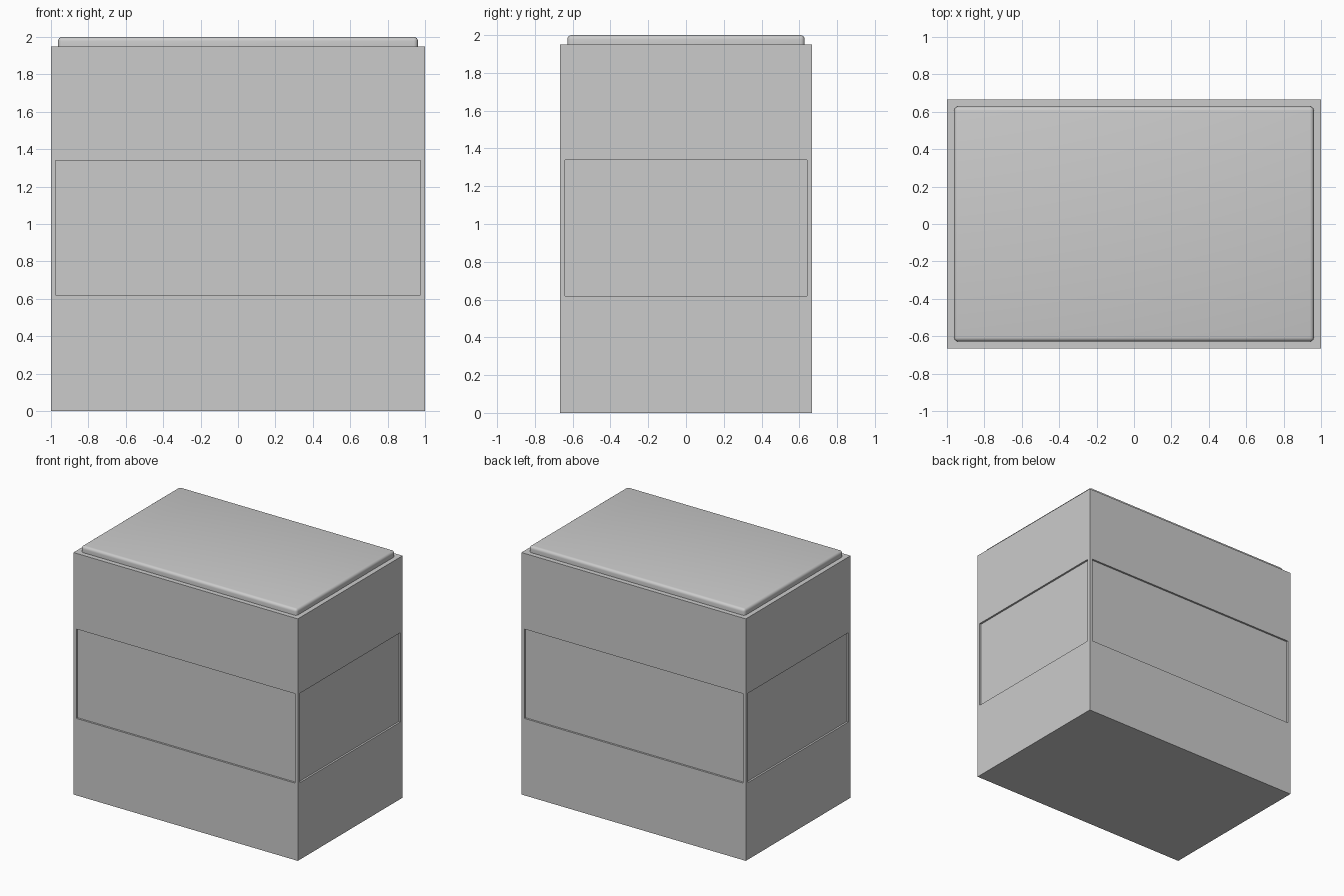
import bpy, bmesh
from mathutils import Matrix

if "Cube" in bpy.data.objects:
    bpy.data.objects.remove(bpy.data.objects["Cube"])


def material(name, grey):
    mat = bpy.data.materials.new(name)
    mat.diffuse_color = (grey, grey, grey, 1)
    mat.use_nodes = True
    mat.node_tree.nodes["Principled BSDF"].inputs["Base Color"].default_value = mat.diffuse_color
    return mat


def box(bm, size, z0):
    """Add a box centred on x and y with its base at z0."""
    bmesh.ops.create_cube(bm, size=1, matrix=Matrix.Translation(
        (0, 0, z0 + size[2] / 2)) @ Matrix.Diagonal((*size, 1)))


def finish(name, bm, mats):
    bmesh.ops.recalc_face_normals(bm, faces=bm.faces)
    mesh = bpy.data.meshes.new(name)
    bm.to_mesh(mesh)
    bm.free()
    for m in mats:
        mesh.materials.append(m)
    obj = bpy.data.objects.new(name, mesh)
    bpy.context.collection.objects.link(obj)
    return obj


dark = material("casing_grey", 0.57)
light = material("panel_grey", 0.8)

# Cabinet with a shallow recessed band panel in each of the four sides
bm = bmesh.new()
box(bm, (2, 1.333, 1.95), 0)
sides = [f for f in bm.faces if abs(f.normal.z) < 0.5]
bmesh.ops.inset_individual(bm, faces=sides, thickness=0.035, depth=0)
for f in sides:
    for v in f.verts:
        v.co.z = 1.34 if v.co.z > 1 else 0.62
for f in sides:
    normal = f.normal.copy()
    panel = bmesh.ops.extrude_discrete_faces(bm, faces=[f])["faces"][0]
    bmesh.ops.translate(bm, verts=panel.verts, vec=normal * -0.015)
    panel.material_index = 1
finish("cabinet_body", bm, [dark, light])

# Lid slab with rounded top and corner edges
bm = bmesh.new()
box(bm, (1.924, 1.256, 0.05), 1.95)
edges = [e for e in bm.edges if max(v.co.z for v in e.verts) > 1.97]
bmesh.ops.bevel(bm, geom=edges, offset=0.022, segments=4, profile=0.5,
                affect='EDGES')
lid = finish("lid", bm, [dark])
bpy.context.view_layer.objects.active = lid
lid.select_set(True)
bpy.ops.object.shade_smooth_by_angle()
